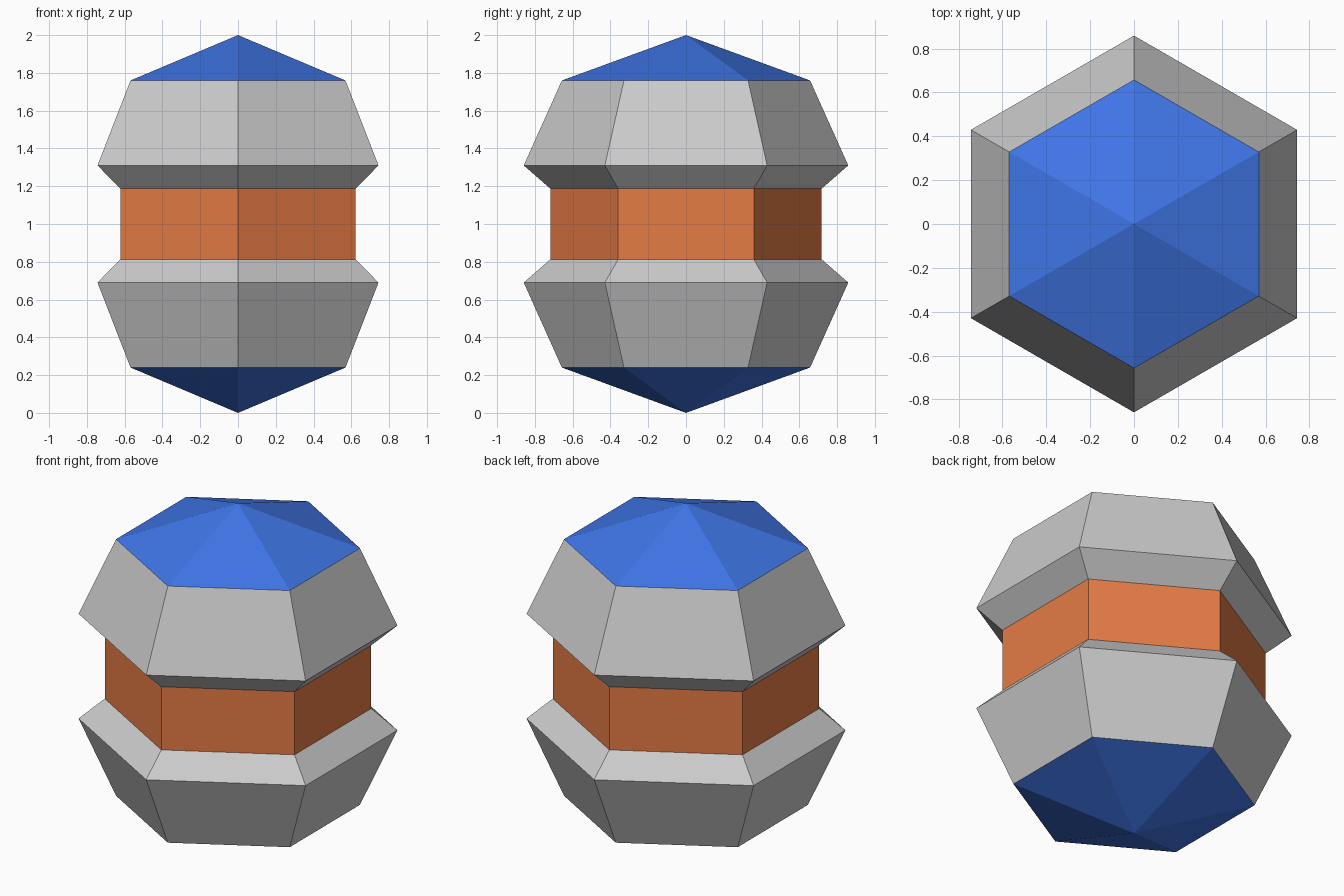
import bpy, bmesh
from math import cos, sin, pi

if "Cube" in bpy.data.objects:
    bpy.data.objects.remove(bpy.data.objects["Cube"])

SIDES = 6


def material(name, color):
    mat = bpy.data.materials.new(name)
    mat.diffuse_color = color
    mat.use_nodes = True
    mat.node_tree.nodes["Principled BSDF"].inputs["Base Color"].default_value = mat.diffuse_color
    return mat


def hex_shell(name, profile, mat=None):
    """Sweep a (radius, z) profile, listed bottom to top, around z with six flat sides."""
    bm = bmesh.new()
    rings = []
    for r, z in profile:
        if r == 0:
            rings.append([bm.verts.new((0, 0, z))] * SIDES)
        else:
            angles = [pi / 2 + k * 2 * pi / SIDES for k in range(SIDES)]
            rings.append([bm.verts.new((r * cos(a), r * sin(a), z)) for a in angles])
    for lo, hi in zip(rings, rings[1:]):
        for k in range(SIDES):
            n = (k + 1) % SIDES
            corners = dict.fromkeys((lo[k], lo[n], hi[n], hi[k]))
            bm.faces.new(list(corners))
    mesh = bpy.data.meshes.new(name)
    bm.to_mesh(mesh)
    bm.free()
    obj = bpy.data.objects.new(name, mesh)
    bpy.context.collection.objects.link(obj)
    if mat:
        mesh.materials.append(mat)
    return obj


def flipped(profile):
    return [(r, 2 - z) for r, z in reversed(profile)]


blue = material("blue", (0.05, 0.18, 0.8, 1))
orange = material("orange", (0.78, 0.2, 0.06, 1))

# Upper half profiles; the lower half is their mirror image about z = 1
cap = [(0.657, 1.76), (0, 2.0)]
body = [(0.718, 1.187), (0.859, 1.31), (0.657, 1.76)]

# Pointed end caps
hex_shell("top_cap", cap, blue)
hex_shell("bottom_cap", flipped(cap), blue)

# Flared body halves
hex_shell("upper_body", body)
hex_shell("lower_body", flipped(body))

# Recessed middle band
hex_shell("middle_band", [(0.718, 0.813), (0.718, 1.187)], orange)
